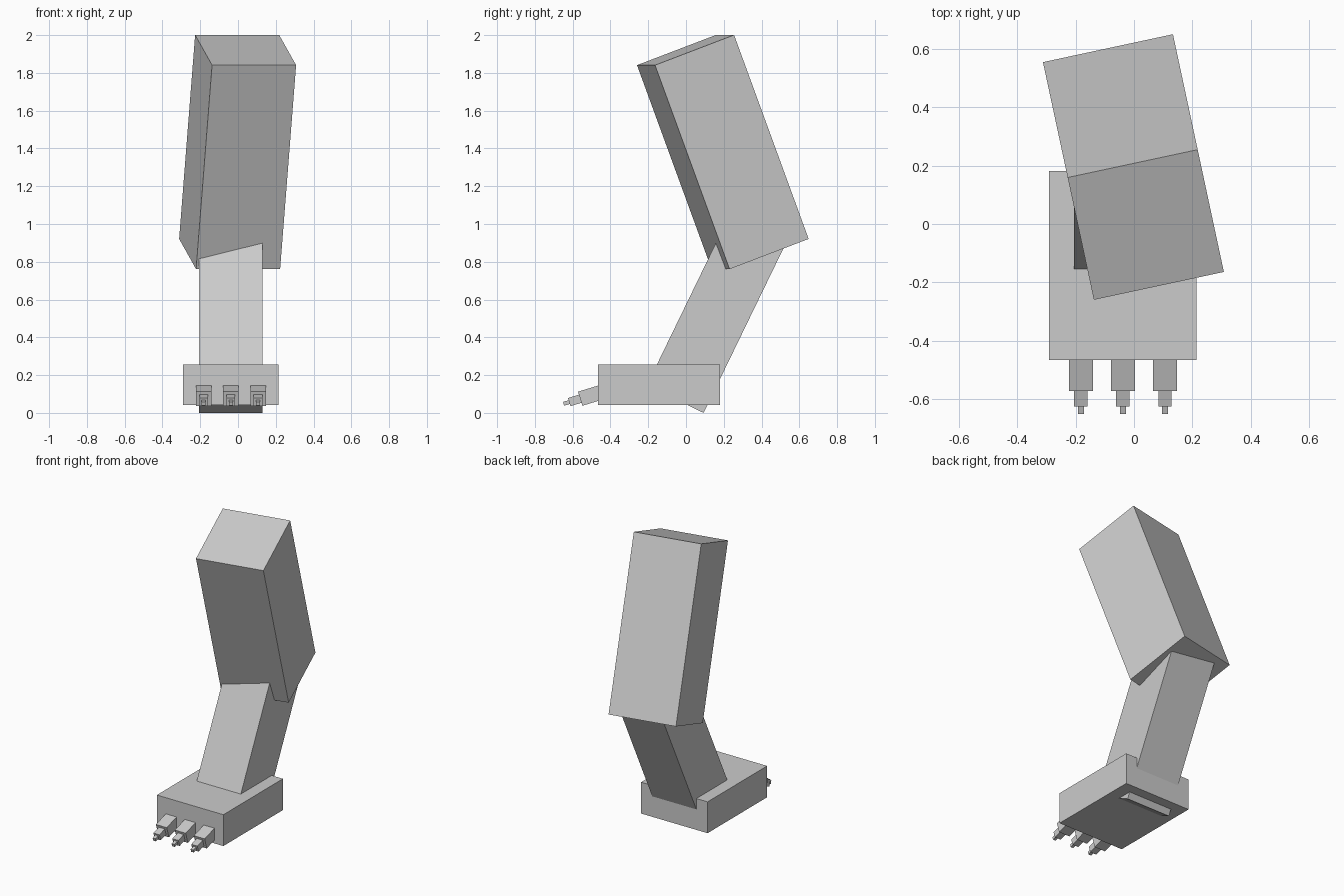
import bpy, math
from mathutils import Matrix, Vector

if "Cube" in bpy.data.objects:
    bpy.data.objects.remove(bpy.data.objects["Cube"])

grey = bpy.data.materials.new("plain_grey")
grey.diffuse_color = (0.6, 0.6, 0.6, 1)
grey.use_nodes = True
grey.node_tree.nodes["Principled BSDF"].inputs["Base Color"].default_value = grey.diffuse_color


def box(name, centre, size, tilt=0.0, yaw=0.0):
    """Box tilted about x, then turned about z (degrees)."""
    bpy.ops.mesh.primitive_cube_add(size=1)
    ob = bpy.context.object
    ob.name = name
    ob.data.materials.append(grey)
    ob.data.transform(Matrix.Diagonal((*size, 1)))
    ob.rotation_euler = (math.radians(tilt), 0, math.radians(yaw))
    ob.location = centre
    return ob


# Thigh, leaning forward and turned slightly
box("upper_leg", (-0.002, 0.195, 1.381), (0.455, 0.457, 1.153), 20.5, 12.1)

# Shin, leaning back, its heel poking through the sole
lean, length, thick = 25.9, 1.02, 0.334
a = math.radians(lean)
up = Vector((0, math.sin(a), math.cos(a)))
fwd = Vector((0, -math.cos(a), math.sin(a)))
heel = Vector((-0.038, 0.093, 0))
box("lower_leg", heel + up * length / 2 + fwd * thick / 2,
    (0.335, thick, length), -lean)

# Foot slab
box("foot", (-0.038, -0.142, 0.148), (0.505, 0.646, 0.215))

# Three toes, each of three shrinking segments pointing down
droop = 17
d = math.radians(droop)
out = Vector((0, -math.cos(d), -math.sin(d)))
segments = [("base", -0.15, 0.0, 0.082, 0.078),
            ("middle", 0.0, 0.061, 0.046, 0.045),
            ("tip", 0.061, 0.092, 0.021, 0.021)]
for side, x in (("left", -0.182), ("centre", -0.038), ("right", 0.106)):
    knuckle = Vector((x, -0.56, 0.075))
    for part, start, end, w, h in segments:
        box(f"{side}_toe_{part}", knuckle + out * (start + end) / 2,
            (w, end - start, h), droop)
